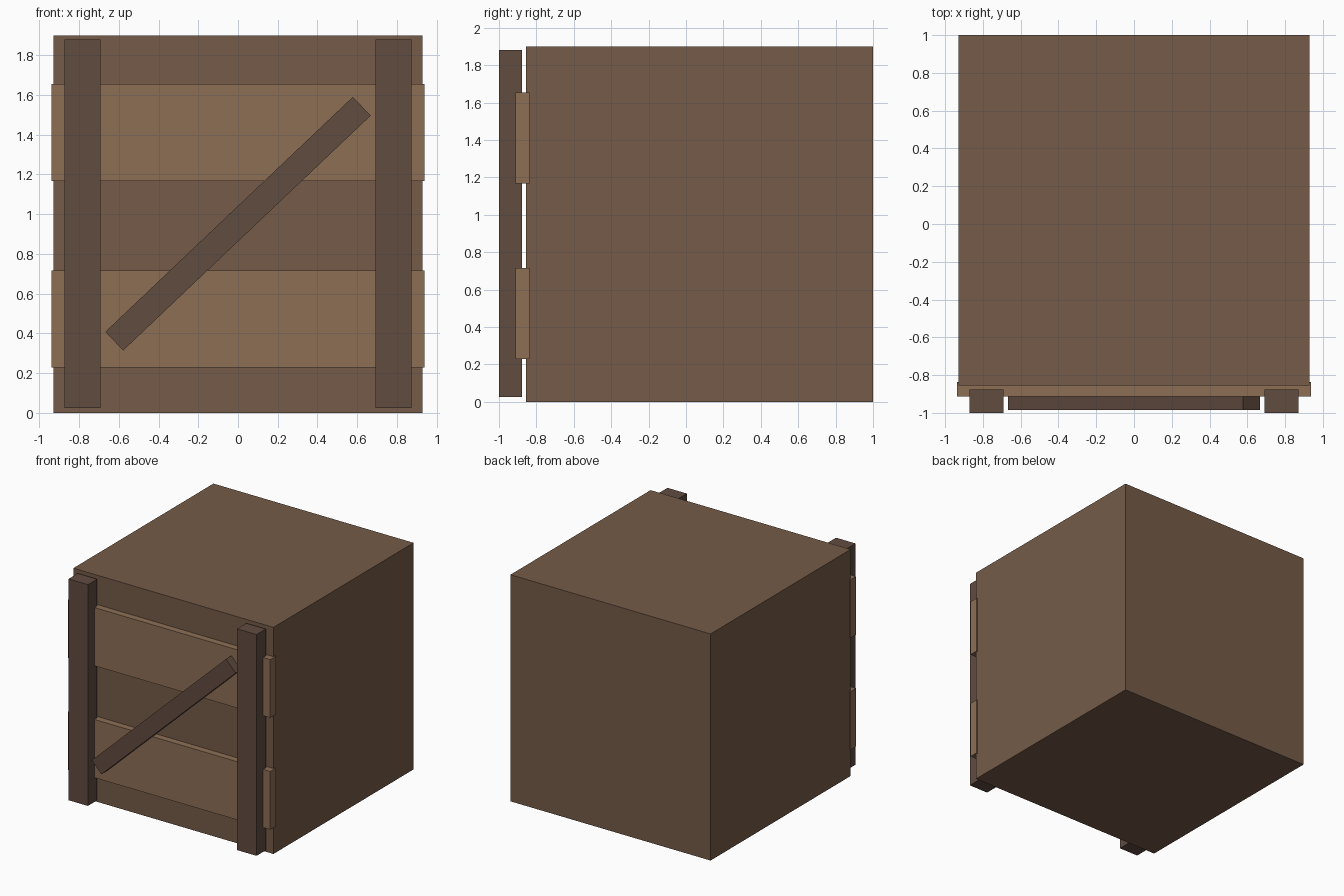
import bpy
from math import radians

if "Cube" in bpy.data.objects:
    bpy.data.objects.remove(bpy.data.objects["Cube"])


def material(name, rgb):
    m = bpy.data.materials.new(name)
    m.diffuse_color = (*rgb, 1)
    m.use_nodes = True
    m.node_tree.nodes["Principled BSDF"].inputs["Base Color"].default_value = m.diffuse_color
    return m


BODY = material("mid_wood", (0.178, 0.105, 0.065))
LIGHT = material("light_wood", (0.262, 0.156, 0.091))
DARK = material("dark_wood", (0.119, 0.072, 0.051))


def box(name, center, size, mat, tilt=0):
    bpy.ops.mesh.primitive_cube_add(size=1, location=center, rotation=(0, tilt, 0))
    ob = bpy.context.object
    ob.name = name
    ob.scale = size
    ob.data.materials.append(mat)
    return ob


# Solid crate body
box("crate_body", (0, 0.072, 0.95), (1.856, 1.856, 1.9), BODY)

# Two horizontal planks across the front
for name, z in (("lower_plank", 0.472), ("upper_plank", 1.41)):
    box(name, (0, -0.875, z), (1.876, 0.075, 0.488), LIGHT)

# Upright posts at either side of the front
for name, x in (("left_post", -0.782), ("right_post", 0.782)):
    box(name, (x, -0.9385, 0.952), (0.18, 0.123, 1.855), DARK)

# Diagonal brace rising to the right
box("diagonal_brace", (0, -0.9385, 0.952), (1.717, 0.092, 0.13), DARK, radians(-43.5))
